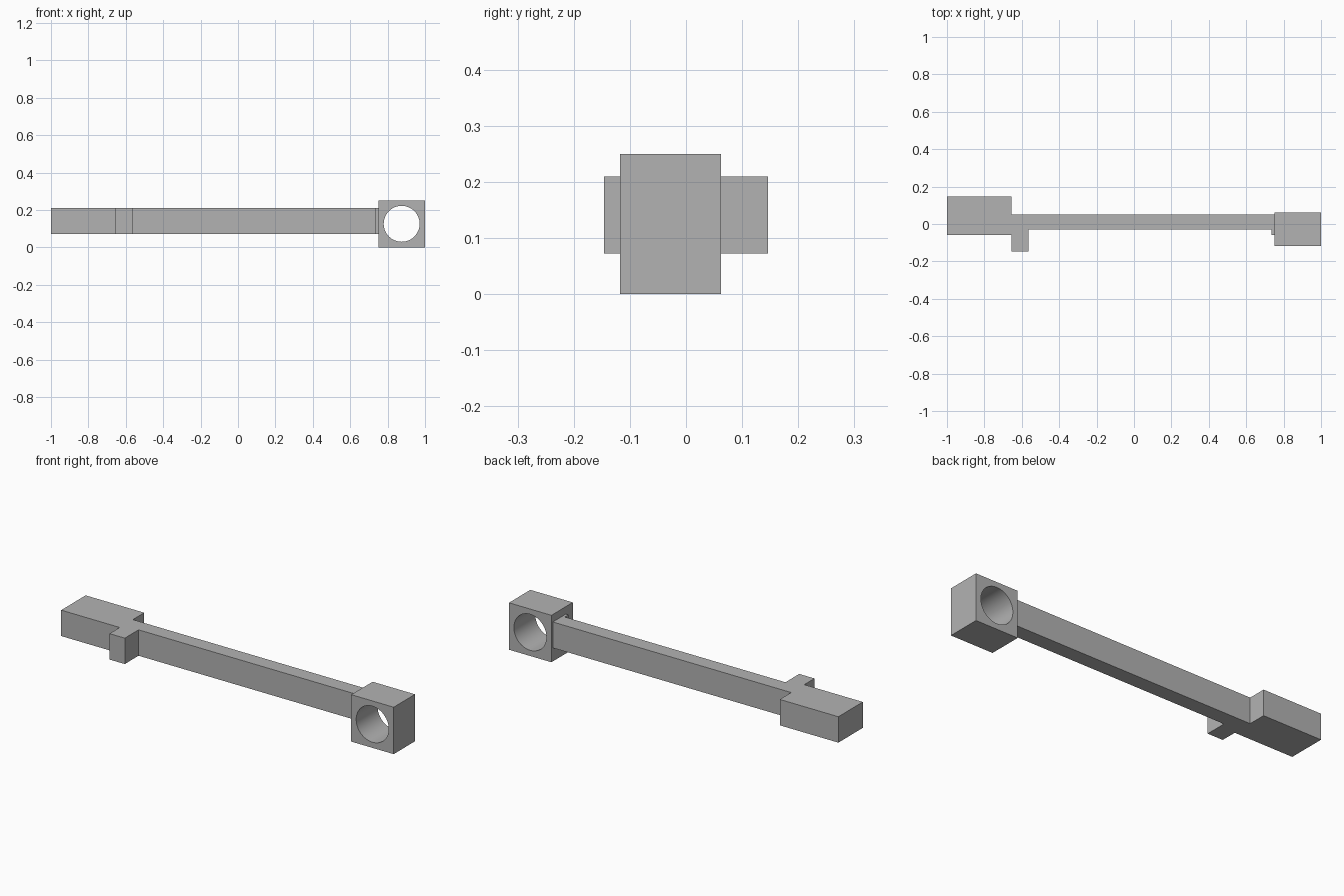
import bpy, bmesh, math
from mathutils import Vector

cube = bpy.data.objects.get("Cube")
if cube:
    bpy.data.objects.remove(cube, do_unlink=True)

GREY = (0.45, 0.45, 0.45, 1)
grey = bpy.data.materials.new("plain_grey")
grey.use_nodes = True
grey.diffuse_color = GREY
grey.node_tree.nodes["Principled BSDF"].inputs["Base Color"].default_value = GREY


def make_object(name, bm):
    bmesh.ops.recalc_face_normals(bm, faces=bm.faces)
    mesh = bpy.data.meshes.new(name)
    bm.to_mesh(mesh)
    bm.free()
    mesh.materials.append(grey)
    obj = bpy.data.objects.new(name, mesh)
    bpy.context.collection.objects.link(obj)
    return obj


def extrude_outline(name, outline, z0, z1):
    """Raise a plan outline from z0 to z1."""
    bm = bmesh.new()
    face = bm.faces.new([bm.verts.new((x, y, z0)) for x, y in outline])
    side = bmesh.ops.extrude_face_region(bm, geom=[face])
    verts = [v for v in side["geom"] if isinstance(v, bmesh.types.BMVert)]
    bmesh.ops.translate(bm, verts=verts, vec=Vector((0, 0, z1 - z0)))
    return make_object(name, bm)


# Arm: wide head, side tooth, slim shaft and a small lip at the eye block
arm = extrude_outline("arm", [
    (-1, -0.06), (-0.655, -0.06), (-0.655, -0.146), (-0.565, -0.146),
    (-0.565, -0.03), (0.735, -0.03), (0.735, -0.06), (0.75, -0.06),
    (0.75, 0.05), (-0.655, 0.05), (-0.655, 0.146), (-1, 0.146)], 0.072, 0.21)

# Eye block at the other end
eye_block = extrude_outline("eye_block", [
    (0.75, -0.118), (1, -0.118), (1, 0.062), (0.75, 0.062)], 0, 0.25)

# Round bore running front to back through the eye block
bpy.ops.mesh.primitive_cylinder_add(
    vertices=64, radius=0.096, depth=0.5,
    location=(0.875, -0.028, 0.126), rotation=(math.pi / 2, 0, 0))
cutter = bpy.context.object
cutter.name = "bore_cutter"
cutter.hide_render = True
cutter.data.materials.append(grey)
bore = eye_block.modifiers.new("bore", "BOOLEAN")
bore.operation = "DIFFERENCE"
bore.solver = "EXACT"
bore.object = cutter

bpy.ops.object.select_all(action="DESELECT")
eye_block.select_set(True)
bpy.context.view_layer.objects.active = eye_block
bpy.ops.object.modifier_apply(modifier="bore")
bpy.data.objects.remove(cutter, do_unlink=True)
bpy.ops.object.shade_smooth_by_angle(angle=math.radians(30))
